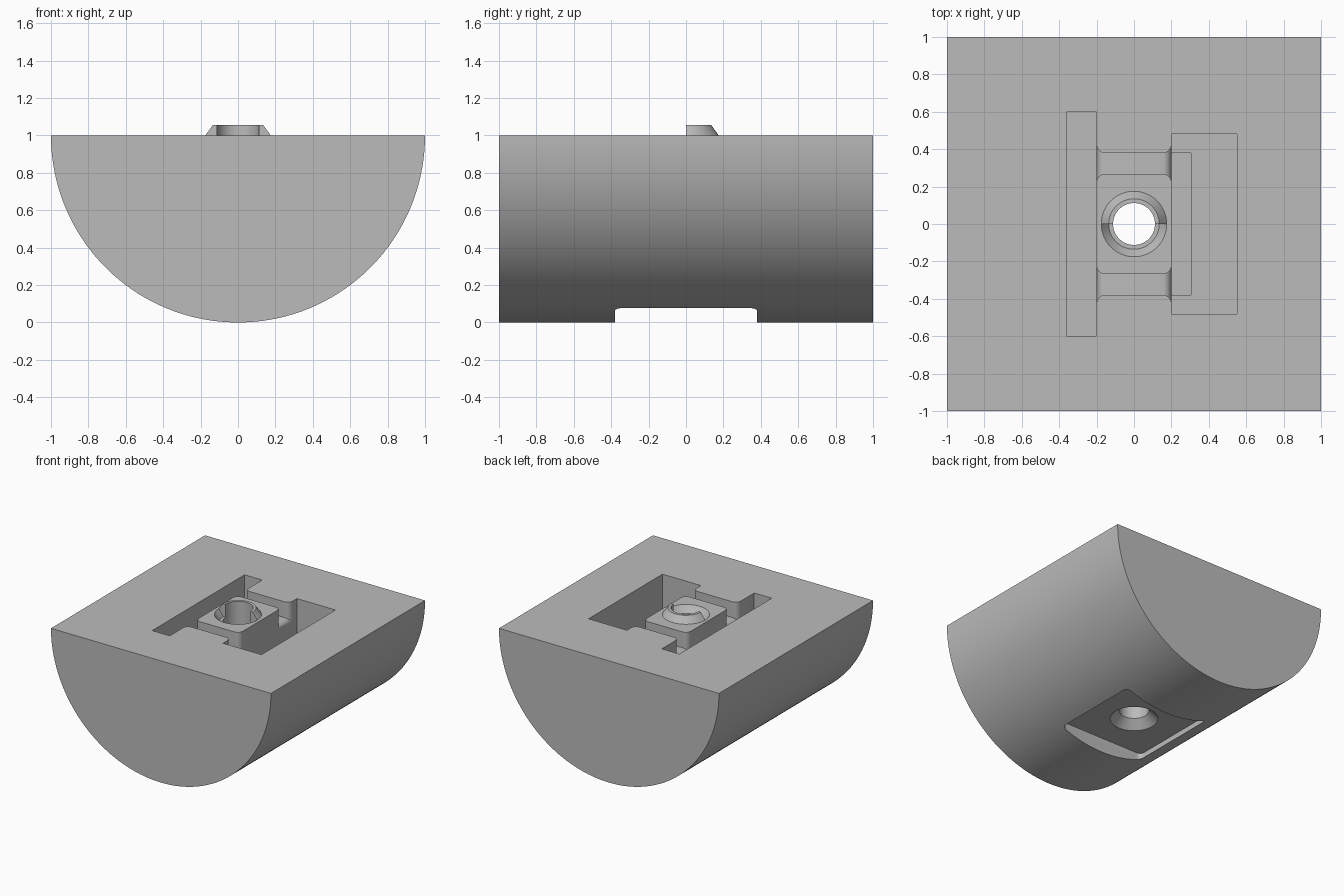
import bpy, bmesh
from math import sin, cos, pi, sqrt, radians

old = bpy.data.objects.get("Cube")
if old:
    bpy.data.objects.remove(old, do_unlink=True)

grey = bpy.data.materials.new("plain grey")
grey.use_nodes = True
tone = (0.5, 0.5, 0.5, 1)
grey.diffuse_color = tone
grey.node_tree.nodes["Principled BSDF"].inputs["Base Color"].default_value = tone


def loft(name, rings):
    """Skin matching closed rings and cap both ends."""
    bm = bmesh.new()
    loops = [[bm.verts.new(p) for p in ring] for ring in rings]
    for a, b in zip(loops, loops[1:]):
        for i in range(len(a)):
            j = (i + 1) % len(a)
            bm.faces.new((a[i], a[j], b[j], b[i]))
    bm.faces.new(loops[0][::-1])
    bm.faces.new(loops[-1])
    bmesh.ops.recalc_face_normals(bm, faces=bm.faces)
    mesh = bpy.data.meshes.new(name)
    bm.to_mesh(mesh)
    bm.free()
    mesh.materials.append(grey)
    obj = bpy.data.objects.new(name, mesh)
    bpy.context.collection.objects.link(obj)
    return obj


def plate(x0, x1, y0, y1, z):
    return [(x0, y0, z), (x1, y0, z), (x1, y1, z), (x0, y1, z)]


def box(name, x0, x1, y0, y1, z0, z1):
    return loft(name, [plate(x0, x1, y0, y1, z) for z in (z0, z1)])


def arc(r, z, start=0.0, turn=2 * pi, n=64, closed=True):
    count = n if closed else n + 1
    return [(r * cos(start + turn * i / n), r * sin(start + turn * i / n), z)
            for i in range(count)]


def rounded(hx, hy, r, z, n=8):
    ring = []
    for q, (sx, sy) in enumerate(((1, 1), (-1, 1), (-1, -1), (1, -1))):
        for i in range(n + 1):
            a = (q + i / n) * pi / 2
            ring.append((sx * (hx - r) + r * cos(a), sy * (hy - r) + r * sin(a), z))
    return ring


def cut(target, cutter):
    cutter.hide_render = True
    mod = target.modifiers.new("cut", 'BOOLEAN')
    mod.operation = 'DIFFERENCE'
    mod.solver = 'EXACT'
    mod.object = cutter
    bpy.context.view_layer.objects.active = target
    bpy.ops.object.modifier_apply(modifier=mod.name)
    bpy.data.objects.remove(cutter, do_unlink=True)


def smooth(obj):
    bpy.ops.object.select_all(action='DESELECT')
    obj.select_set(True)
    bpy.context.view_layer.objects.active = obj
    bpy.ops.object.shade_smooth_by_angle(angle=radians(25))


# Half-round body, flat side up
segments = 96
body = loft("half_round_body", [
    [(cos(pi + pi * i / segments), y, 1 + sin(pi + pi * i / segments))
     for i in range(segments + 1)] for y in (-1, 1)])

# Deep side slots and the step in the wider one
cut(body, box("long_slot", -0.36, -0.2, -0.6, 0.6, 0.5, 1.2))
cut(body, box("wide_slot", 0.2, 0.55, -0.48, 0.48, 0.6, 1.2))
cut(body, box("slot_step", 0.2, 0.305, -0.38, 0.38, 0.5, 0.8))

# Shallow bridging channels whose ends flare out with a rounded lip
lip, half = 0.045, 0.2
steps = [half - lip + lip * sin(pi / 2 * i / 8) for i in range(9)]
stations = [-half - 0.01] + [-x for x in reversed(steps)] + steps + [half + 0.01]
for side in (-1, 1):
    rings = []
    for x in stations:
        t = min(max(abs(x) - (half - lip), 0), lip)
        e = lip - sqrt(max(lip * lip - t * t, 0))
        inner, outer = side * (0.268 - e), side * (0.38 + e)
        rings.append([(x, inner, 0.87 - e), (x, outer, 0.87 - e),
                      (x, outer, 1.2), (x, inner, 1.2)])
    cut(body, loft("channel", rings))

# Rounded pocket underneath, countersink and through hole
cut(body, loft("under_pocket", [rounded(0.385, 0.38, 0.04, z) for z in (-0.2, 0.12)]))
cut(body, loft("countersink", [arc(0.24, 0.06), arc(0.18, 0.12), arc(0.112, 0.188)]))
cut(body, loft("through_hole", [arc(0.112, 0.05), arc(0.112, 1.2)]))

# Tapered half recess in front of the hole
cut(body, loft("half_recess", [arc(r, z, pi, pi, 32, False)
                               for r, z in ((0.135, 0.945), (0.175, 1), (0.215, 1.055))]))
smooth(body)

# Matching raised half collar behind the hole
collar = loft("half_collar", [
    [(r * cos(pi * i / 32), r * sin(pi * i / 32), z)
     for r, z in ((0.112, 1), (0.175, 1), (0.135, 1.055), (0.112, 1.055))]
    for i in range(33)])
smooth(collar)
